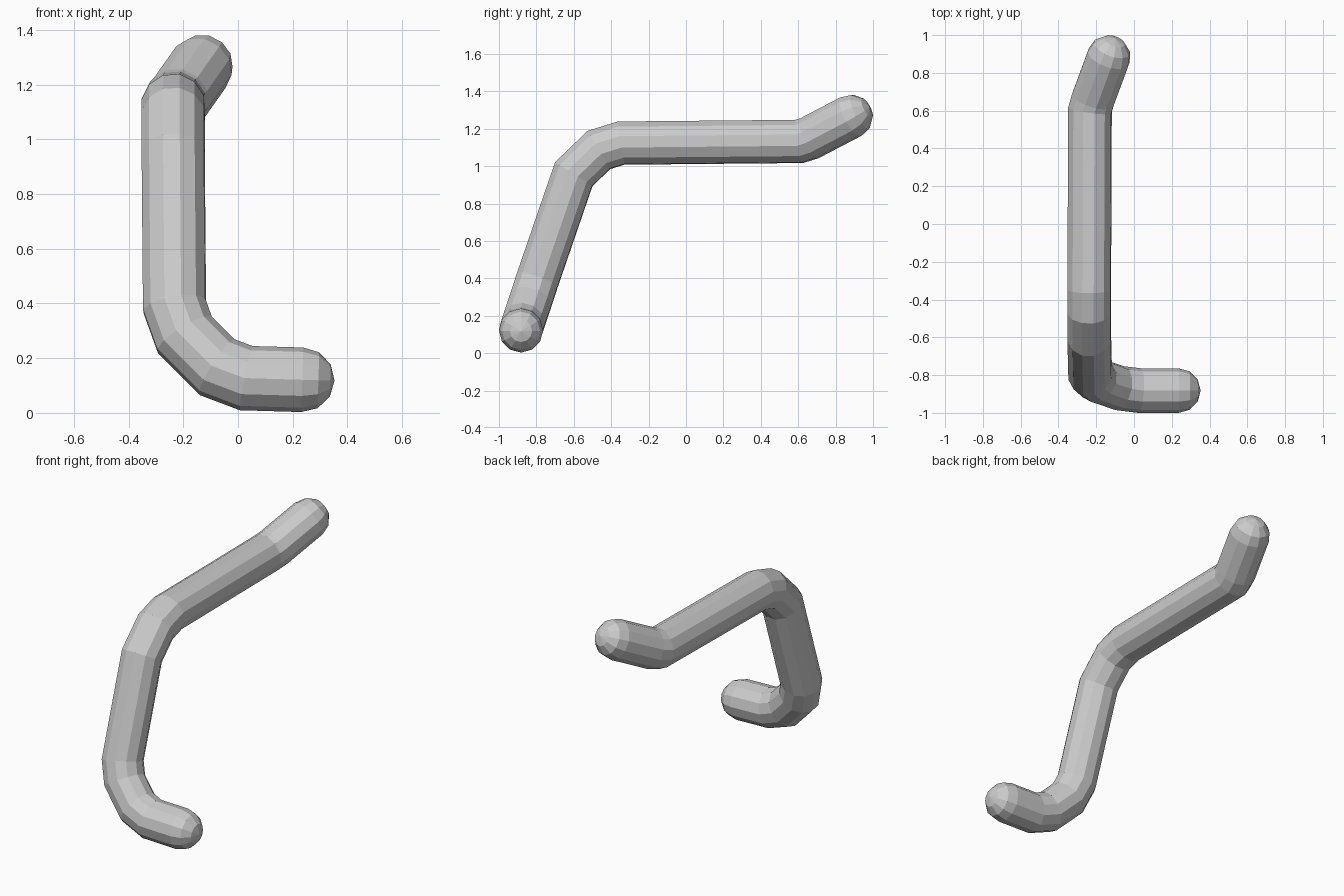
import bpy, bmesh, math
from mathutils import Vector

if "Cube" in bpy.data.objects:
    bpy.data.objects.remove(bpy.data.objects["Cube"])

RADIUS, SIDES, CAP_STEPS = 0.118, 12, 3

# Centreline of the bent rod, from the low front end to the high back end
PATH = [Vector(p) for p in (
    (0.235, -0.882, 0.121), (0.03, -0.882, 0.127),       # foot
    (-0.076, -0.869, 0.167), (-0.194, -0.829, 0.285),    # lower bend
    (-0.232, -0.795, 0.39), (-0.237, -0.6, 0.957),       # leg
    (-0.237, -0.466, 1.086), (-0.237, -0.348, 1.123),    # upper bend
    (-0.233, 0.605, 1.132), (-0.217, 0.66, 1.149),       # arm
    (-0.135, 0.882, 1.265))]                             # raised tip

grey = bpy.data.materials.new("plain grey")
grey.use_nodes = True
grey.diffuse_color = (0.6, 0.6, 0.6, 1)
grey.node_tree.nodes["Principled BSDF"].inputs["Base Color"].default_value = grey.diffuse_color

bm = bmesh.new()


def add_ring(points):
    return [bm.verts.new(p) for p in points]


def bridge(a, b):
    for i in range(SIDES):
        j = (i + 1) % SIDES
        bm.faces.new((a[i], a[j], b[j], b[i]))


def round_cap(ring, centre, outward):
    """Close an end with a faceted half sphere."""
    base = [v.co - centre for v in ring]
    for k in range(1, CAP_STEPS):
        t = math.pi / 2 * k / CAP_STEPS
        lift = outward * RADIUS * math.sin(t)
        new = add_ring(centre + o * math.cos(t) + lift for o in base)
        bridge(ring, new)
        ring = new
    pole = bm.verts.new(centre + outward * RADIUS)
    for i in range(SIDES):
        bm.faces.new((ring[i], ring[(i + 1) % SIDES], pole))


# Sweep the ring along the path, sliding it onto each mitre plane
dirs = [(b - a).normalized() for a, b in zip(PATH, PATH[1:])]
side = dirs[0].cross(Vector((0, 0, 1))).normalized()
up = side.cross(dirs[0])
angles = [math.tau * i / SIDES for i in range(SIDES)]
first = ring = add_ring(PATH[0] + RADIUS * (side * math.cos(a) + up * math.sin(a)) for a in angles)
for i, d in enumerate(dirs):
    centre = PATH[i + 1]
    normal = d + dirs[min(i + 1, len(dirs) - 1)]
    new = add_ring(v.co + d * ((centre - v.co).dot(normal) / d.dot(normal)) for v in ring)
    bridge(ring, new)
    ring = new

round_cap(first, PATH[0], -dirs[0])
round_cap(ring, PATH[-1], dirs[-1])

bmesh.ops.recalc_face_normals(bm, faces=bm.faces)
mesh = bpy.data.meshes.new("bent_rod")
bm.to_mesh(mesh)
bm.free()
mesh.materials.append(grey)
rod = bpy.data.objects.new("bent_rod", mesh)
bpy.context.collection.objects.link(rod)
